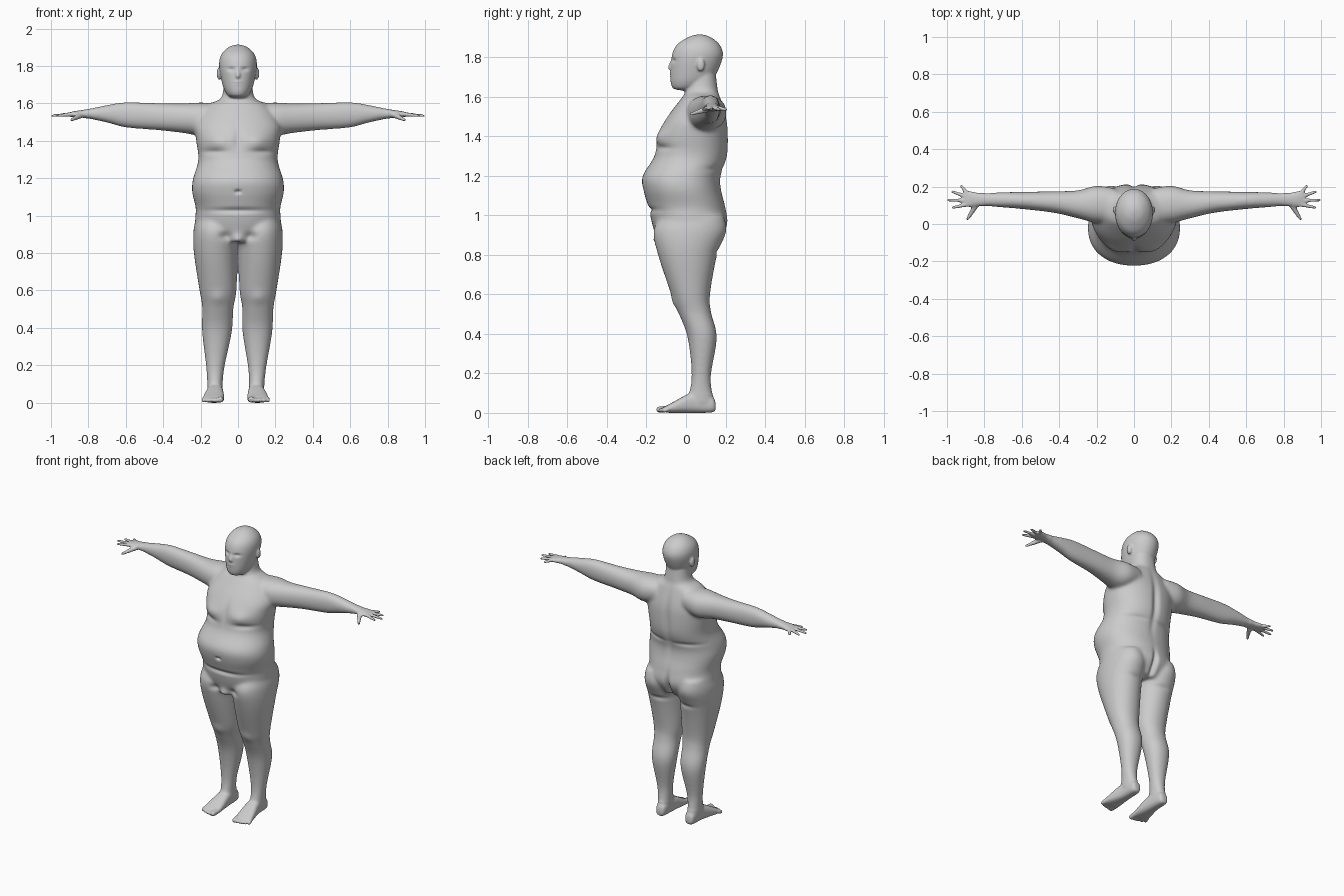
import bpy, bmesh
from math import cos, sin, pi, exp, copysign
from mathutils import Vector, Matrix

if "Cube" in bpy.data.objects:
    bpy.data.objects.remove(bpy.data.objects["Cube"])

bm = bmesh.new()


def spline(rows, steps=6):
    """Catmull-Rom interpolation through tuples of numbers."""
    out = []
    for i in range(len(rows) - 1):
        a, b, c, d = [Vector(rows[max(0, min(len(rows) - 1, i + k))]) for k in (-1, 0, 1, 2)]
        for s in range(steps):
            t = s / steps
            out.append(0.5 * (2 * b + (c - a) * t + (2 * a - 5 * b + 4 * c - d) * t ** 2
                              + (3 * b - a - 3 * c + d) * t ** 3))
    return out + [Vector(rows[-1])]


def loft(axis, rows, side=1, power=2.2, n=40):
    """Skin sections (position, a_min, a_max, b_min, b_max) along one axis."""
    rings = []
    for t, a0, a1, b0, b1 in spline(rows):
        ring = []
        for k in range(n):
            c, s = cos(2 * pi * k / n), sin(2 * pi * k / n)
            a = (a0 + a1) / 2 + (a1 - a0) / 2 * copysign(abs(c) ** (2 / power), c)
            b = (b0 + b1) / 2 + (b1 - b0) / 2 * copysign(abs(s) ** (2 / power), s)
            p = {'x': (t, a, b), 'y': (a, t, b), 'z': (a, b, t)}[axis]
            ring.append(bm.verts.new((p[0] * side, p[1], p[2])))
        rings.append(ring)
    for r, q in zip(rings, rings[1:]):
        for k in range(n):
            bm.faces.new((r[k], r[(k + 1) % n], q[(k + 1) % n], q[k]))
    bm.faces.new(rings[0])
    bm.faces.new(rings[-1])


def ball(p, size, side=1):
    m = Matrix.Translation((p[0] * side, p[1], p[2])) @ Matrix.Diagonal((*size, 1))
    bmesh.ops.create_icosphere(bm, subdivisions=3, radius=1, matrix=m)


def digit(p, q, r0, r1, side=1, count=12):
    """Tapering rounded rod from p to q."""
    for i in range(count):
        t = i / (count - 1)
        r = r0 + (r1 - r0) * t
        ball(Vector(p).lerp(Vector(q), t), (r, r, r), side)


# Torso and neck: height, half width, front, back
torso = [(.86, .11, -.14, .16), (.95, .22, -.17, .21), (1.04, .226, -.19, .2),
         (1.13, .246, -.217, .178), (1.2, .24, -.219, .177), (1.3, .212, -.16, .21),
         (1.41, .225, -.142, .214), (1.49, .227, -.1, .205), (1.59, .16, -.025, .176),
         (1.63, .09, 0, .162), (1.72, .075, .01, .15)]
loft('z', [(z, -w, w, f, b) for z, w, f, b in torso])

# Head
head = [(1.632, .035, -.05, .04), (1.65, .06, -.072, .09), (1.7, .083, -.079, .145),
        (1.8, .101, -.073, .186), (1.86, .09, -.048, .172), (1.9, .052, .01, .126),
        (1.914, .012, .055, .085)]
loft('z', [(z, -w, w, f, b) for z, w, f, b in head], power=2.05)

# Nose
digit((0, -.066, 1.785), (0, -.08, 1.748), .009, .013)

for side in (1, -1):
    # Ears
    ball((.101, .075, 1.76), (.013, .02, .034), side)
    # Arms and palms
    loft('x', [(.1, .01, .19, 1.46, 1.6), (.2, .005, .205, 1.43, 1.605),
               (.3, .03, .18, 1.443, 1.6), (.43, .06, .175, 1.457, 1.602),
               (.6, .08, .172, 1.471, 1.607), (.7, .088, .17, 1.497, 1.592),
               (.82, .096, .166, 1.522, 1.567), (.88, .09, .176, 1.526, 1.558),
               (.912, .1, .17, 1.533, 1.548)], side)
    # Fingers and thumb
    for i, (x, y) in enumerate(((.922, .202), (.97, .172), (.991, .128), (.967, .088))):
        digit((.895, .168 - .0215 * i, 1.542), (x, y, 1.534), .012, .0085, side)
    digit((.84, .108, 1.537), (.89, .027, 1.512), .017, .009, side, 16)
    # Legs
    loft('z', [(1, .03, .22, -.12, .19), (.92, .006, .238, -.165, .205),
               (.8, .003, .236, -.142, .158), (.6, .008, .206, -.075, .122),
               (.51, .023, .191, -.04, .127), (.38, .028, .188, .008, .156),
               (.18, .064, .16, .028, .126), (.05, .072, .15, 0, .145)], side, 2.1)
    # Feet
    loft('y', [(.15, .092, .128, .015, .05), (.13, .076, .142, .002, .085),
               (.04, .068, .151, 0, .105), (-.08, .062, .176, 0, .047),
               (-.12, .08, .165, .008, .024)], side, 2.6)
    # Toes
    for i in range(5):
        r = .0125 if i else .017
        x = .079 + .0225 * i
        digit((x, -.09, .02), (x + .003, -.134 + .0016 * i * i, r), r, r, side, 6)

bmesh.ops.recalc_face_normals(bm, faces=bm.faces)
mesh = bpy.data.meshes.new("body")
bm.to_mesh(mesh)
bm.free()
body = bpy.data.objects.new("body", mesh)
bpy.context.collection.objects.link(body)
bpy.context.view_layer.objects.active = body
body.select_set(True)

# Fuse all parts into one skin
fuse = body.modifiers.new("fuse", 'REMESH')
fuse.mode = 'VOXEL'
fuse.voxel_size = .0058
bpy.ops.object.modifier_apply(modifier="fuse")


def smooth(verts, times, factor=.5):
    for _ in range(times):
        bmesh.ops.smooth_vert(bm, verts=verts, factor=factor, use_axis_x=True,
                              use_axis_y=True, use_axis_z=True)


# Soften: lightly on the hands, face and feet, more on the rest
bm = bmesh.new()
bm.from_mesh(mesh)
smooth(bm.verts[:], 3)
smooth([v for v in bm.verts if abs(v.co.x) < .8 and .1 < v.co.z < 1.64], 22)


def dent(x, z, rx, rz, push, front=True):
    """Push the front or back surface along y around a spot and its mirror image."""
    for v in bm.verts:
        if (v.co.y < .06) == front and abs(v.co.z - z) < 2.5 * rz:
            d = ((abs(v.co.x) - x) / rx) ** 2 + ((v.co.z - z) / rz) ** 2
            v.co.y += push * exp(-d)


dent(.11, 1.395, .06, .04, -.016)           # chest
dent(.13, 1.342, .06, .016, .011)           # under chest
dent(0, 1.41, .022, .06, .009)              # breastbone
dent(0, 1.128, .016, .01, .015)             # navel
dent(0, 1.028, .14, .014, .012)             # belly fold
dent(0, .865, .03, .032, -.022)             # groin
dent(.07, .89, .03, .02, .012)              # groin crease
dent(0, 1.36, .022, .16, -.016, False)      # spine
dent(.12, 1.235, .08, .014, -.008, False)   # back fold
dent(0, .92, .016, .08, -.028, False)       # seat cleft
dent(.1, .815, .06, .016, -.008, False)     # under seat
dent(.108, .56, .04, .035, -.008)           # knees
dent(.036, 1.783, .02, .01, .011)           # eyes
dent(0, 1.711, .022, .009, -.006)           # lips
dent(0, 1.709, .022, .003, .006)            # mouth line

# Stance leans slightly to one side
for v in bm.verts:
    v.co.x -= .012 * max(0, min(1, 1.2 - v.co.z / .45))
smooth(bm.verts[:], 1, .3)
bm.to_mesh(mesh)
bm.free()
bpy.ops.object.shade_smooth()
